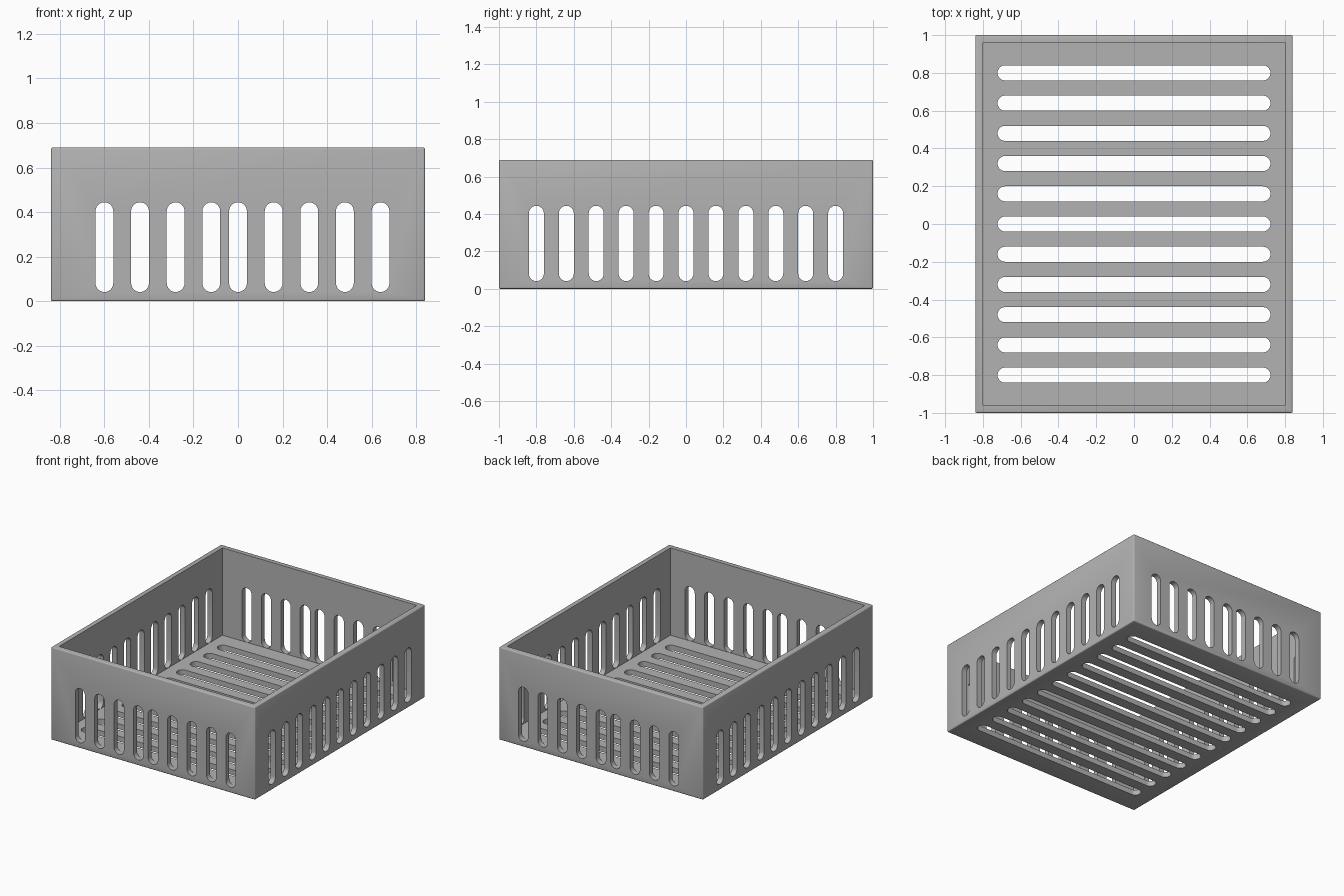
import bpy, bmesh, math
from mathutils import Matrix, Vector

cube = bpy.data.objects.get("Cube")
if cube:
    bpy.data.objects.remove(cube, do_unlink=True)

HALF_X, HALF_Y, HEIGHT = 0.84, 1.0, 0.69
WALL, SLOT_R, PITCH = 0.04, 0.04, 0.16

grey = bpy.data.materials.new("mid grey plastic")
grey.use_nodes = True
grey.diffuse_color = (0.45, 0.45, 0.45, 1)
grey.node_tree.nodes["Principled BSDF"].inputs["Base Color"].default_value = grey.diffuse_color


def make_object(name, bm):
    bmesh.ops.recalc_face_normals(bm, faces=bm.faces)
    mesh = bpy.data.meshes.new(name)
    bm.to_mesh(mesh)
    bm.free()
    mesh.materials.append(grey)
    obj = bpy.data.objects.new(name, mesh)
    bpy.context.collection.objects.link(obj)
    return obj


def add_box(bm, low, high):
    low, high = Vector(low), Vector(high)
    placing = Matrix.Translation((low + high) / 2) @ Matrix.Diagonal((*(high - low), 1))
    bmesh.ops.create_cube(bm, size=1, matrix=placing)


def add_slot(bm, centre, along, through, length, depth, steps=12):
    """Round-ended prism: long axis 'along', pushed both ways in 'through'."""
    along, through = Vector(along), Vector(through)
    across = along.cross(through)
    ring = []
    for end in (1, -1):
        for i in range(steps + 1):
            a = math.pi * i / steps
            ring.append(Vector(centre) - through * depth / 2
                        + along * end * (length / 2 - SLOT_R + SLOT_R * math.sin(a))
                        + across * end * SLOT_R * math.cos(a))
    face = bm.faces.new([bm.verts.new(p) for p in ring])
    new = bmesh.ops.extrude_face_region(bm, geom=[face])["geom"]
    bmesh.ops.translate(bm, vec=through * depth,
                        verts=[v for v in new if isinstance(v, bmesh.types.BMVert)])


# Outer block with softened edges
bm = bmesh.new()
add_box(bm, (-HALF_X, -HALF_Y, 0), (HALF_X, HALF_Y, HEIGHT))
bmesh.ops.bevel(bm, geom=bm.edges[:], offset=0.008, segments=3, profile=0.5, affect='EDGES')
basket = make_object("basket", bm)

# Hollow interior
bm = bmesh.new()
add_box(bm, (WALL - HALF_X, WALL - HALF_Y, WALL), (HALF_X - WALL, HALF_Y - WALL, 1))
cutters = [make_object("interior_cutter", bm)]

# Slots: floor, side walls, front and back walls
rows = [PITCH * i for i in range(-5, 6)]
columns = [-0.60, -0.44, -0.28, -0.12, 0, 0.16, 0.32, 0.48, 0.64]
slot_z, slot_height = 0.2425, 0.403

bm = bmesh.new()
for y in rows:
    add_slot(bm, (0, y, 0), (1, 0, 0), (0, 0, 1), 1.445, 0.2)
cutters.append(make_object("floor_slot_cutter", bm))

bm = bmesh.new()
for y in rows:
    add_slot(bm, (0, y, slot_z), (0, 0, 1), (1, 0, 0), slot_height, 2.2)
cutters.append(make_object("side_slot_cutter", bm))

bm = bmesh.new()
for x in columns:
    add_slot(bm, (x, 0, slot_z), (0, 0, 1), (0, 1, 0), slot_height, 2.4)
cutters.append(make_object("end_slot_cutter", bm))

# Cut the block, then remove the cutters
bpy.context.view_layer.objects.active = basket
basket.select_set(True)
for cutter in cutters:
    cutter.hide_render = True
    mod = basket.modifiers.new(cutter.name, 'BOOLEAN')
    mod.operation, mod.solver, mod.object = 'DIFFERENCE', 'EXACT', cutter
    bpy.ops.object.modifier_apply(modifier=mod.name)
    bpy.data.objects.remove(cutter, do_unlink=True)

bpy.ops.object.shade_smooth_by_angle(angle=math.radians(35))
